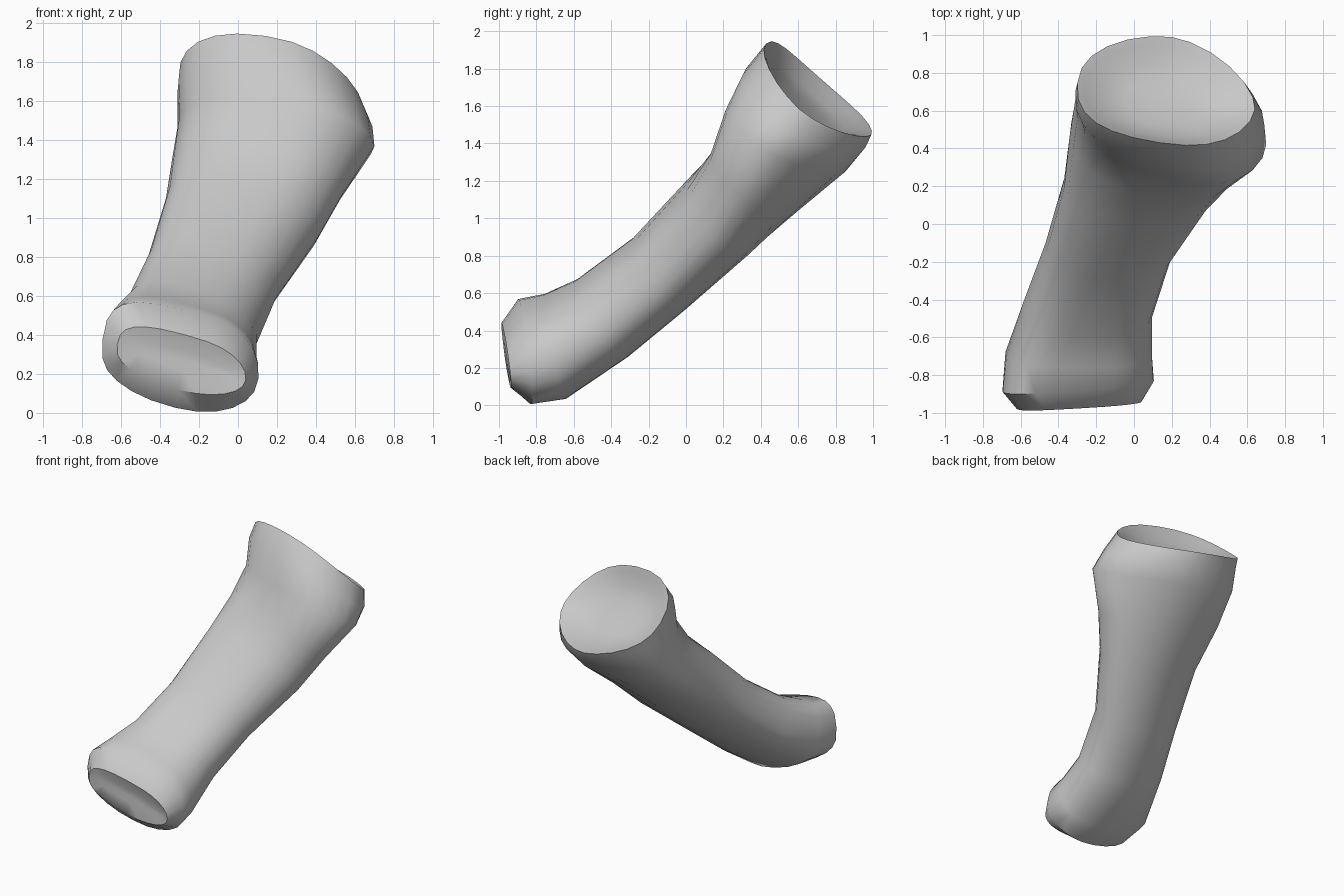
import bpy
import bmesh
from math import cos, sin, pi, copysign
from mathutils import Vector

cube = bpy.data.objects.get("Cube")
if cube:
    bpy.data.objects.remove(cube, do_unlink=True)

SEGMENTS = 24
END_NORMAL = Vector((0, .66, .74))   # direction the hollow upper joint faces

# Cross-sections: centre, half width, half thickness, roundness, side sag
sections = [
    # lower knuckle, with a shallow groove across its end
    ((-.28, -.95, .27), (.25, .02, -.07), (0, 0, .05), .85, 0),
    ((-.29, -.96, .26), (.33, .02, -.09), (.02, -.015, .14), .85, 0),
    ((-.295, -.86, .277), (.40, .03, -.10), (.03, -.02, .25), .8, 0),
    ((-.29, -.70, .305), (.385, 0, -.10), (.04, -.06, .25), .8, 0),
    # shaft
    ((-.24, -.45, .455), (.335, 0, -.10), (.04, -.145, .175), .85, 0),
    ((-.135, -.15, .69), (.33, 0, -.10), (.04, -.145, .165), .9, 0),
    ((.02, .17, 1.0), (.39, -.02, -.10), (.03, -.165, .185), .9, 0),
    ((.10, .38, 1.21), (.44, -.09, -.08), (.01, -.225, .165), .9, 0),
    # flared upper joint
    ((.195, .54, 1.42), (.505, -.12, -.05), (-.01, -.30, .18), .95, 0),
    ((.19, .64, 1.59), (.50, -.09, -.09), (-.03, -.32, .21), 1, .04),
    ((.17, .71, 1.69), (.47, -.07, -.07), (-.03, -.28, .245), 1, .05),
]


def soft(value, power):
    return copysign(abs(value) ** power, value)


def add_ring(bm, centre, width, thick, roundness, sag):
    """One loop, boxier at the upper right edge of the bone and rounder
    opposite, with its two sides pulled back by the sag."""
    ring = []
    for i in range(SEGMENTS):
        a = 2 * pi * i / SEGMENTS
        power = roundness - .15 * cos(a - 3 * pi / 4)
        p = Vector(centre) + Vector(width) * soft(cos(a), power)
        p += Vector(thick) * soft(sin(a), power)
        p -= END_NORMAL * sag * cos(a) ** 2
        ring.append(bm.verts.new(p))
    return ring


def cap(bm, ring, point):
    tip = bm.verts.new(point)
    for i in range(SEGMENTS):
        bm.faces.new((ring[i], ring[(i + 1) % SEGMENTS], tip))


bm = bmesh.new()
rings = [add_ring(bm, *s) for s in sections]

# Hollow of the upper joint: shrinking loops sunk below the rim
centre, width, thick, roundness, sag = sections[-1]
centre, width, thick = Vector(centre), Vector(width), Vector(thick)
for scale, depth in ((.9, .025), (.68, .09), (.38, .125)):
    middle = centre - END_NORMAL * depth - width * .15 * (1 - scale)
    rings.append(add_ring(bm, middle, width * scale, thick * scale,
                          roundness, sag * scale ** 2))

for lower, upper in zip(rings, rings[1:]):
    for i in range(SEGMENTS):
        j = (i + 1) % SEGMENTS
        bm.faces.new((lower[i], lower[j], upper[j], upper[i]))
cap(bm, rings[0], (-.28, -.945, .27))
cap(bm, rings[-1], centre - END_NORMAL * .135 - width * .15)
bmesh.ops.recalc_face_normals(bm, faces=bm.faces)

mesh = bpy.data.meshes.new("finger_bone")
bm.to_mesh(mesh)
bm.free()
bone = bpy.data.objects.new("finger_bone", mesh)
bpy.context.collection.objects.link(bone)

grey = bpy.data.materials.new("bone grey")
grey.use_nodes = True
colour = (.58, .58, .58, 1)
grey.diffuse_color = colour
for node in grey.node_tree.nodes:
    if node.type == "BSDF_PRINCIPLED":
        node.inputs["Base Color"].default_value = colour
mesh.materials.append(grey)

bpy.ops.object.select_all(action="DESELECT")
bone.select_set(True)
bpy.context.view_layer.objects.active = bone
bpy.ops.object.shade_smooth_by_angle(angle=pi / 4)
